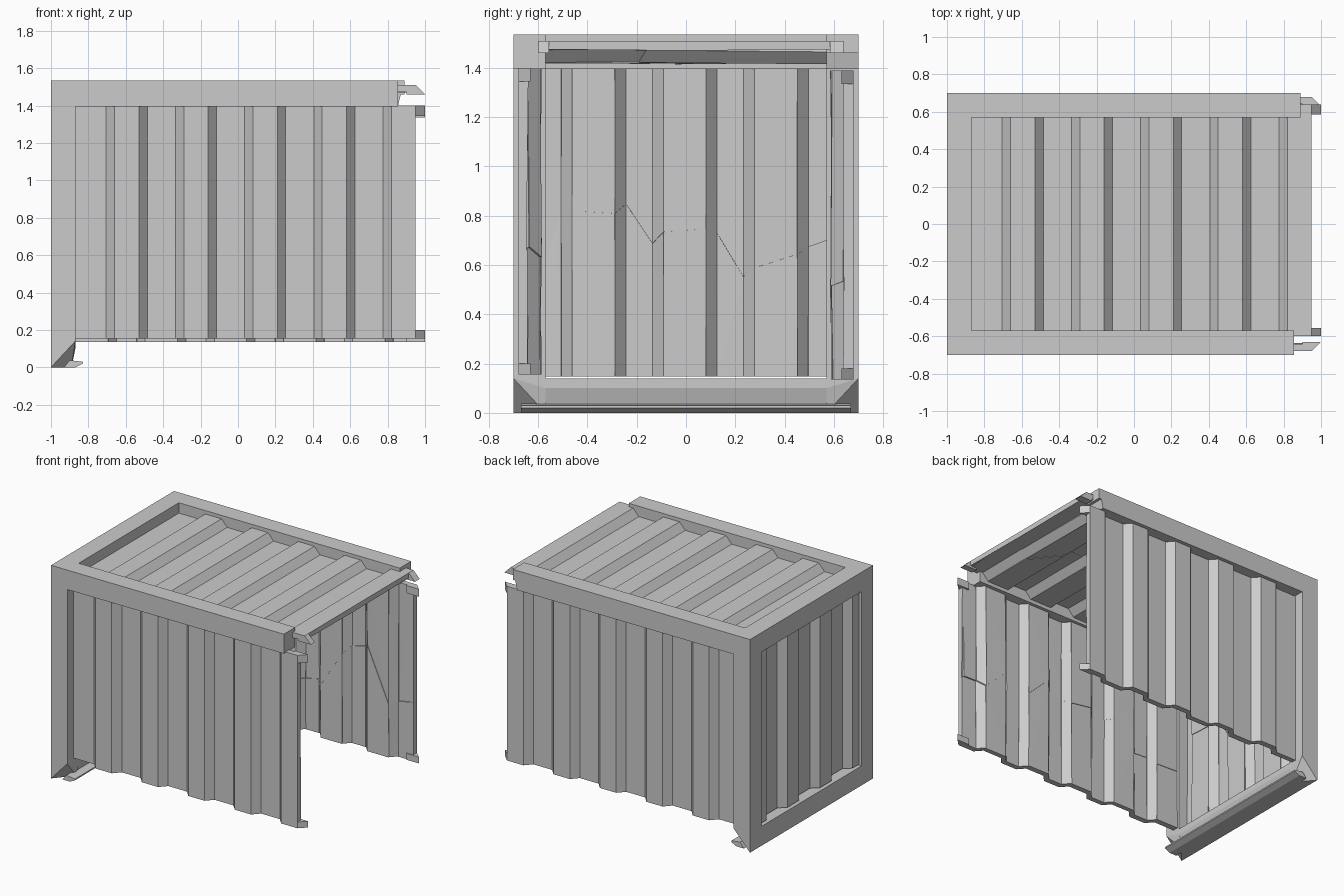
import bpy, bmesh, random
from mathutils import Vector

if "Cube" in bpy.data.objects:
    bpy.data.objects.remove(bpy.data.objects["Cube"])

random.seed(4)


def make_object(name, bm):
    bmesh.ops.recalc_face_normals(bm, faces=bm.faces)
    mesh = bpy.data.meshes.new(name)
    bm.to_mesh(mesh)
    bm.free()
    ob = bpy.data.objects.new(name, mesh)
    bpy.context.collection.objects.link(ob)
    return ob


def add_prism(bm, profile, place, v0, v1):
    lo = [bm.verts.new(place(u, d, v0)) for u, d in profile]
    hi = [bm.verts.new(place(u, d, v1)) for u, d in profile]
    n = len(profile)
    bm.faces.new(lo)
    bm.faces.new(hi[::-1])
    for i in range(n):
        j = (i + 1) % n
        bm.faces.new((lo[i], hi[i], hi[j], lo[j]))


def prism(name, profile, place, v0, v1):
    bm = bmesh.new()
    add_prism(bm, profile, place, v0, v1)
    return make_object(name, bm)


def rect(a, b, c, d):
    return [(a, c), (b, c), (b, d), (a, d)]


# Corrugated outline: u along the panel, d inwards from the outer ridge
def corrugation(a, b, centers, t):
    k = t * 0.3
    pts = []
    for c in centers:
        pts += [(c - 0.11 + k, 0.05 + t), (c - 0.065 + k, t),
                (c + 0.065 - k, t), (c + 0.11 - k, 0.05 + t)]
    pts = [p for p in pts if a + 1e-3 < p[0] < b - 1e-3]
    return [(a, pts[0][1])] + pts + [(b, pts[-1][1])]


def panel(name, a, b, centers, place, v0, v1, tabs=True):
    # clean outer sheet
    bm = bmesh.new()
    outline = corrugation(a, b, centers, 0) + corrugation(a, b, centers, 0.025)[::-1]
    add_prism(bm, outline, place, v0, v1)
    # torn remains of the next slope at the open end
    if tabs:
        tab = [(0.95, 0), (1, 0.05), (0.9, 0.05), (0.9, 0.015), (0.95, 0.015)]
        add_prism(bm, tab, place, v0, v0 + 0.045)
        add_prism(bm, tab, place, v1 - 0.055, v1)
    make_object(name, bm)

    # cracked inner skin, split into slightly shifted plates
    bm = bmesh.new()
    back = corrugation(a, b, centers, 0.02)
    face = corrugation(a, b, centers, 0.039)
    split = v0 + (v1 - v0) * 0.35
    for i in range(len(back) - 1):
        nxt = v0 + (v1 - v0) * random.uniform(0.28, 0.55)
        if i % 4:
            nxt = split + random.uniform(-0.02, 0.06)
        rows = [(v0, v0), (split, nxt), (v1, v1)]
        for (l0, r0), (l1, r1) in zip(rows, rows[1:]):
            corners = []
            tilt = random.uniform(-0.004, 0.004)
            shift = random.uniform(-0.003, 0.003)
            for j, va, vb in ((i, l0, l1), (i + 1, r0, r1)):
                for v, s in ((va, -1), (vb, 1)):
                    u, d = face[j]
                    corners.append(place(*back[j], v))
                    corners.append(place(u, d + shift + s * tilt, v))
            bmesh.ops.convex_hull(bm, input=[bm.verts.new(p) for p in corners])
        split = nxt
    make_object(name + "_inner_plates", bm)


# Corrugated walls and roof
long_ridges = [-0.595 + 0.37 * i for i in range(5)]
end_ridges = [-0.56 + 0.37 * i for i in range(4)]
panel("front_wall", -0.9, 0.95, long_ridges,
      lambda u, d, v: (u, -0.68 + d, v), 0.155, 1.4)
panel("back_wall", -0.9, 0.95, long_ridges,
      lambda u, d, v: (u, 0.68 - d, v), 0.135, 1.39)
panel("roof", -0.9, 0.95, long_ridges,
      lambda u, d, v: (u, v, 1.51 - d), -0.6, 0.64)
panel("end_wall", -0.58, 0.575, end_ridges,
      lambda u, d, v: (-0.98 + d, u, v), 0.147, 1.4, tabs=False)


# Frame: places an x-z outline and extrudes it along y
def along_y(x, z, y):
    return (x, y, z)


post = [(-1, 0), (-0.87, 0.14), (-0.87, 1.395), (-1, 1.395)]
prism("front_post", post, along_y, -0.7, -0.57)
prism("back_post", post, along_y, 0.57, 0.7)
prism("top_end_beam", rect(-1, -0.87, 1.395, 1.535), along_y, -0.7, 0.7)
prism("front_top_beam", rect(-0.87, 0.855, 1.395, 1.535), along_y, -0.7, -0.57)
prism("back_top_beam",
      [(-0.87, 1.395), (0.855, 1.395), (0.87, 1.46),
       (0.89, 1.46), (0.89, 1.535), (-0.87, 1.535)], along_y, 0.57, 0.7)

# Bottom end beam with its torn floor lip and broken corners
sill = [(-1, 0), (-0.89, 0.0), (-0.89, 0.035), (-0.87, 0.1), (-0.87, 0.14), (-1, 0.14)]
prism("bottom_end_beam", sill, along_y, -0.57, 0.57)
prism("floor_lip", [(-0.93, 0), (-0.87, 0), (-0.83, 0.02), (-0.83, 0.03), (-0.9, 0.038)],
      along_y, -0.67, 0.67)
for side, label in ((-1, "front"), (1, "back")):
    bm = bmesh.new()
    pts = [Vector((x, side * 0.57, z)) for x, z in sill]
    pts += [Vector((x, side * 0.7, z)) for x, z in ((-1, 0), (-0.87, 0.14), (-1, 0.14))]
    bmesh.ops.convex_hull(bm, input=[bm.verts.new(p) for p in pts])
    make_object(label + "_broken_corner", bm)
